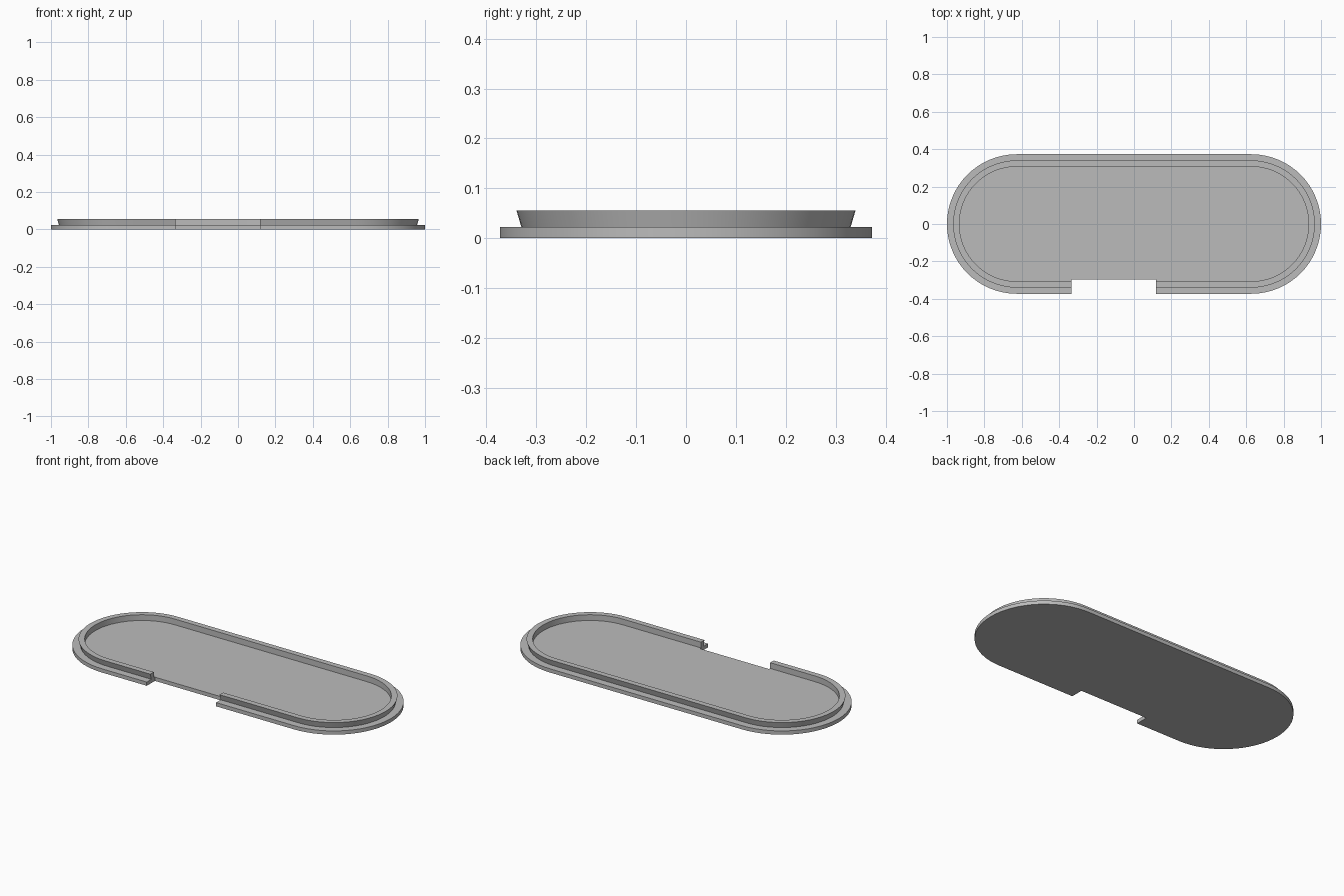
import bpy
import bmesh
import math

STRAIGHT = 0.627   # half length of the straight sides
SEGMENTS = 32      # segments per rounded end

if "Cube" in bpy.data.objects:
    bpy.data.objects.remove(bpy.data.objects["Cube"], do_unlink=True)

grey = bpy.data.materials.new("light grey")
grey.use_nodes = True
colour = (0.5, 0.5, 0.5, 1)
grey.diffuse_color = colour
grey.node_tree.nodes["Principled BSDF"].inputs["Base Color"].default_value = colour


def capsule_ring(bm, radius, z):
    """Outline with straight sides and two round ends."""
    ring = []
    for side in (1, -1):
        for i in range(SEGMENTS + 1):
            a = -math.pi / 2 + math.pi * i / SEGMENTS
            ring.append(bm.verts.new((side * (STRAIGHT + radius * math.cos(a)),
                                      side * radius * math.sin(a), z)))
    return ring


def add_object(name, bm):
    bmesh.ops.recalc_face_normals(bm, faces=bm.faces)
    mesh = bpy.data.meshes.new(name)
    bm.to_mesh(mesh)
    bm.free()
    obj = bpy.data.objects.new(name, mesh)
    bpy.context.collection.objects.link(obj)
    return obj


# Lid: base plate, flared snap rim and flat floor as one lofted profile
profile = [(0.373, 0), (0.373, 0.022), (0.33, 0.022),
           (0.34, 0.056), (0.307, 0.056), (0.307, 0.022)]
bm = bmesh.new()
rings = [capsule_ring(bm, r, z) for r, z in profile]
for low, high in zip(rings, rings[1:]):
    n = len(low)
    for i in range(n):
        j = (i + 1) % n
        bm.faces.new((low[i], low[j], high[j], high[i]))
bm.faces.new(rings[0])
bm.faces.new(rings[-1])
lid = add_object("lid", bm)
lid.data.materials.append(grey)

# Notch through the front edge
bm = bmesh.new()
bmesh.ops.create_cube(bm, size=1)
bmesh.ops.scale(bm, vec=(0.453, 0.2, 0.3), verts=bm.verts)
bmesh.ops.translate(bm, vec=(-0.1085, -0.397, 0), verts=bm.verts)
cutter = add_object("notch_cutter", bm)
cutter.data.materials.append(grey)
cutter.hide_render = True
cutter.hide_viewport = True

cut = lid.modifiers.new("notch", "BOOLEAN")
cut.operation = "DIFFERENCE"
cut.solver = "EXACT"
cut.object = cutter

# Smooth round ends with crisp edges
bpy.ops.object.select_all(action="DESELECT")
lid.select_set(True)
bpy.context.view_layer.objects.active = lid
bpy.ops.object.modifier_apply(modifier="notch")
bpy.ops.object.shade_smooth_by_angle(angle=math.radians(30))
bpy.data.objects.remove(cutter, do_unlink=True)
